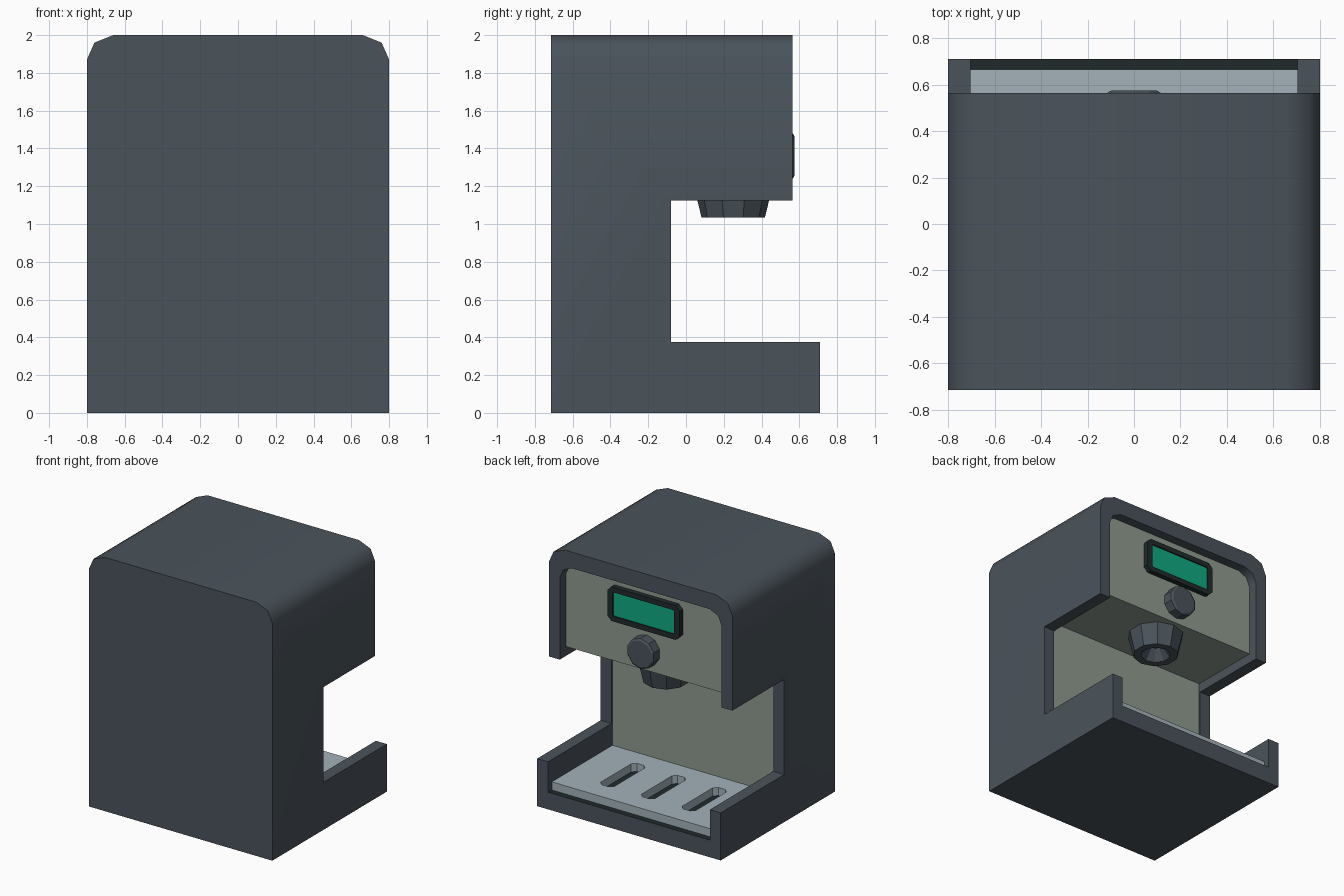
import bpy, bmesh, math
from mathutils import Vector

if "Cube" in bpy.data.objects:
    bpy.data.objects.remove(bpy.data.objects["Cube"])


def material(name, r, g, b):
    lin = lambda c: ((c / 255 + 0.055) / 1.055) ** 2.4 if c > 10 else c / 255 / 12.92
    m = bpy.data.materials.new(name)
    m.diffuse_color = (lin(r), lin(g), lin(b), 1)
    m.use_nodes = True
    m.node_tree.nodes["Principled BSDF"].inputs["Base Color"].default_value = m.diffuse_color
    return m


SLATE = material("slate_grey", 74, 83, 91)
SAGE = material("sage_grey", 142, 155, 143)
DARK = material("near_black", 33, 42, 43)
STEEL = material("pale_steel", 163, 178, 186)
GREEN = material("screen_green", 16, 170, 130)


def to_object(name, bm, mat):
    bmesh.ops.recalc_face_normals(bm, faces=bm.faces)
    me = bpy.data.meshes.new(name)
    bm.to_mesh(me)
    bm.free()
    ob = bpy.data.objects.new(name, me)
    bpy.context.collection.objects.link(ob)
    if mat:
        me.materials.append(mat)
    return ob


def loft(name, rings, axis, mat=None):
    """Join rings of 2D points, each (points, position), along axis y or z; cap the ends."""
    bm = bmesh.new()
    place = (lambda p, t: (p[0], t, p[1])) if axis == "y" else (lambda p, t: (p[0], p[1], t))
    vs = [[bm.verts.new(place(p, t)) for p in pts] for pts, t in rings]
    n = len(vs[0])
    for a, b in zip(vs, vs[1:]):
        for i in range(n):
            bm.faces.new((a[i], a[(i + 1) % n], b[(i + 1) % n], b[i]))
    bm.faces.new(vs[0])
    bm.faces.new(vs[-1])
    return to_object(name, bm, mat)


def prism(name, pts, axis, lo, hi, mat=None):
    return loft(name, [(pts, lo), (pts, hi)], axis, mat)


def box(name, x, y0, y1, z0, z1, mat=None):
    return prism(name, [(-x, z0), (x, z0), (x, z1), (-x, z1)], "y", y0, y1, mat)


def arch(half):
    """Mirror the right half of an outline to the left."""
    return half + [(-x, z) for x, z in reversed(half)]


def chamfered(cx, cy, w, h, c):
    return [(cx + sx * (w - a), cy + sy * (h - b)) for sx, sy, a, b in (
        (1, -1, c, 0), (1, -1, 0, c), (1, 1, 0, c), (1, 1, c, 0),
        (-1, 1, c, 0), (-1, 1, 0, c), (-1, -1, 0, c), (-1, -1, c, 0))]


def ring(cx, cy, r, n=10):
    return [(cx + r * math.cos(math.pi / 2 + 2 * math.pi * i / n),
             cy + r * math.sin(math.pi / 2 + 2 * math.pi * i / n)) for i in range(n)]


def cut(ob, cutters):
    for c in cutters:
        m = ob.modifiers.new("cut", "BOOLEAN")
        m.operation, m.solver, m.object = "DIFFERENCE", "EXACT", c
    dg = bpy.context.evaluated_depsgraph_get()
    me = bpy.data.meshes.new_from_object(ob.evaluated_get(dg))
    ob.modifiers.clear()
    ob.data = me
    for c in cutters:
        bpy.data.objects.remove(c)


# housing: rounded-top block with mug bay and recessed inner faces
housing = prism("housing", arch([(0.8, 0), (0.8, 1.87), (0.76, 1.96), (0.66, 2.0)]),
                "y", -0.715, 0.71, SLATE)
cut(housing, [
    box("bay_cutter", 1, -0.08, 1, 0.375, 1.125),
    box("head_cutter", 1, 0.565, 1, 1.0, 2.2),
    box("bay_recess_cutter", 0.705, -0.09, 1, 0.135, 1.2),
    prism("head_recess_cutter", arch([(0.705, 1.1), (0.705, 1.77), (0.675, 1.84), (0.6, 1.873)]),
          "y", 0.49, 1),
])
me = housing.data
me.materials.clear()
for m in (SLATE, SAGE, DARK):
    me.materials.append(m)
for p in me.polygons:
    c, n = p.center, p.normal
    p.material_index = 0
    if n.y > 0.9 and (abs(c.y - 0.49) < 0.004 or abs(c.y + 0.09) < 0.004):
        p.material_index = 1
    elif n.z < -0.9 and abs(c.z - 1.2) < 0.004:
        p.material_index = 1
    elif n.z > 0.9 and abs(c.z - 0.135) < 0.004:
        p.material_index = 2
bpy.context.view_layer.objects.active = housing
housing.select_set(True)
bpy.ops.object.shade_smooth_by_angle(angle=math.radians(50))
housing.select_set(False)

# drip tray with three slots
tray = box("drip_tray", 0.704, -0.089, 0.665, 0.136, 0.2, STEEL)
cut(tray, [prism("slot_cutter", chamfered(x, 0.28, 0.06, 0.22, 0.03), "z", 0.1, 0.3)
           for x in (-0.355, 0, 0.355)])

# display: chamfered bezel with sunken screen
outer = chamfered(0, 1.665, 0.315, 0.135, 0.035)
inner = chamfered(0, 1.665, 0.268, 0.095, 0.008)
loft("display_bezel", [(outer, 0.485), (outer, 0.53), (inner, 0.53), (inner, 0.515)], "y", DARK)
prism("display_screen", inner, "y", 0.514, 0.519, GREEN)

# control knob
loft("control_knob", [(ring(0, 1.36, 0.12), 0.485), (ring(0, 1.36, 0.12), 0.565),
                      (ring(0, 1.36, 0.105), 0.574)], "y", SLATE)

# brew spout: tapered, hollow underneath
loft("brew_spout", [(ring(0, 0.25, 0.209), 1.205), (ring(0, 0.25, 0.168), 1.035),
                    (ring(0, 0.25, 0.11), 1.035), (ring(0, 0.25, 0.05), 1.12)], "z", SLATE)
